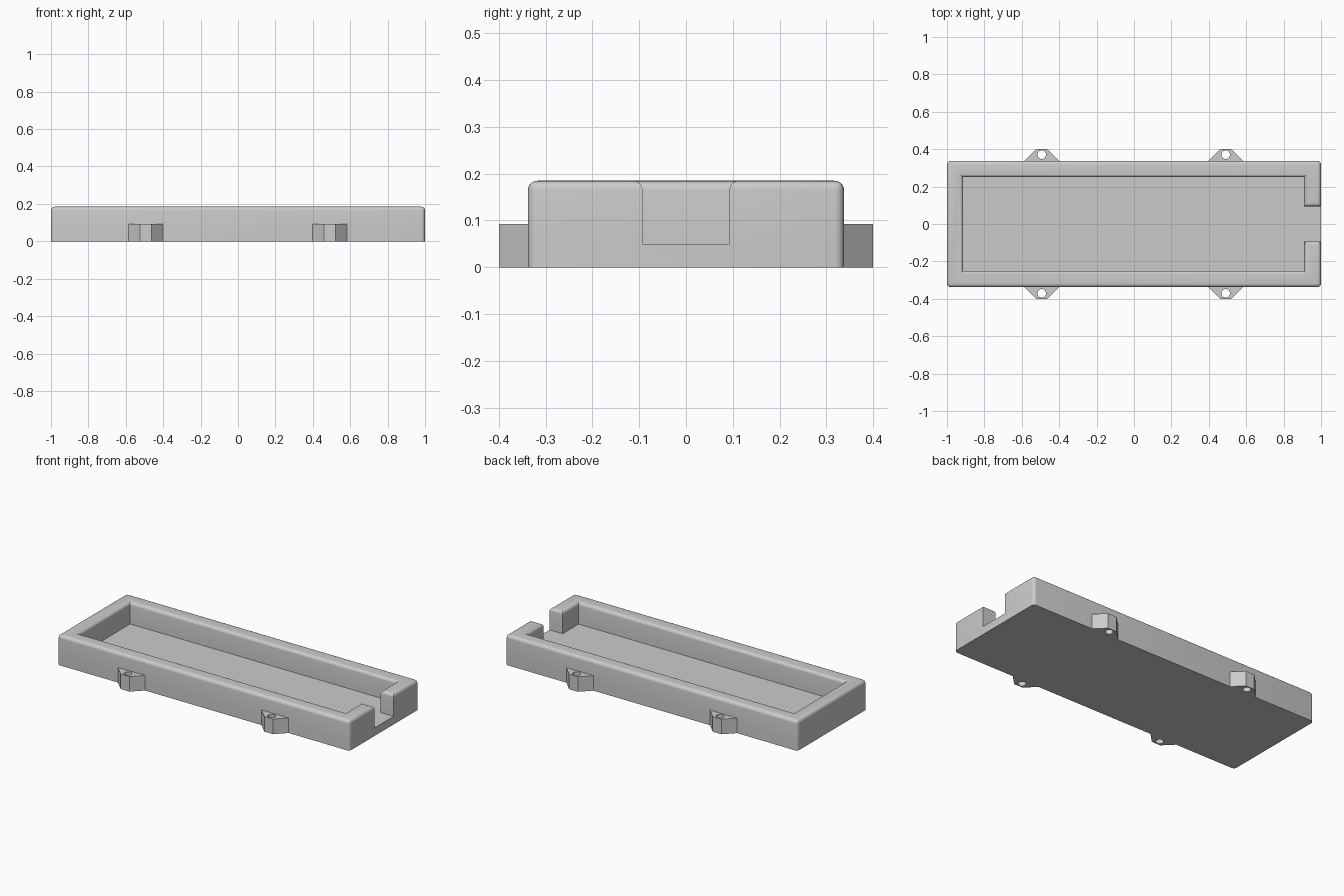
import bpy, bmesh, math

if "Cube" in bpy.data.objects:
    bpy.data.objects.remove(bpy.data.objects["Cube"])

grey = bpy.data.materials.new("light grey")
grey.diffuse_color = (0.6, 0.6, 0.6, 1)
grey.use_nodes = True
grey.node_tree.nodes["Principled BSDF"].inputs["Base Color"].default_value = grey.diffuse_color

FLOOR, TOP = 0.05, 0.185
HALF_X, HALF_Y = 1.0, 0.338


def finish(bm, name):
    bmesh.ops.recalc_face_normals(bm, faces=bm.faces[:])
    mesh = bpy.data.meshes.new(name)
    bm.to_mesh(mesh)
    bm.free()
    mesh.materials.append(grey)
    obj = bpy.data.objects.new(name, mesh)
    bpy.context.collection.objects.link(obj)
    bpy.ops.object.select_all(action='DESELECT')
    obj.select_set(True)
    bpy.context.view_layer.objects.active = obj
    bpy.ops.object.shade_smooth_by_angle(angle=math.radians(35))
    return obj


def extrude_up(bm, faces, height):
    new = bmesh.ops.extrude_face_region(bm, geom=faces)["geom"]
    verts = [g for g in new if isinstance(g, bmesh.types.BMVert)]
    bmesh.ops.translate(bm, verts=verts, vec=(0, 0, height))
    return [g for g in new if isinstance(g, bmesh.types.BMFace)]


# Tray: floor slab, then the surrounding wall with a notch at the right end
xs = [-HALF_X, -0.913, 0.91, HALF_X]
ys = [-HALF_Y, -0.25, -0.093, 0.093, 0.25, HALF_Y]
bm = bmesh.new()
grid = [[bm.verts.new((x, y, 0)) for y in ys] for x in xs]
cells = [bm.faces.new((grid[i][j], grid[i + 1][j], grid[i + 1][j + 1], grid[i][j + 1]))
         for i in range(3) for j in range(5)]
slab_top = extrude_up(bm, cells, FLOOR)


def is_wall(face):
    c = face.calc_center_median()
    in_cavity = -0.913 < c.x < 0.91 and abs(c.y) < 0.25
    in_notch = c.x > 0.91 and abs(c.y) < 0.093
    return not (in_cavity or in_notch)


extrude_up(bm, [f for f in slab_top if is_wall(f)], TOP - FLOOR)
bmesh.ops.recalc_face_normals(bm, faces=bm.faces[:])
bmesh.ops.dissolve_limit(bm, angle_limit=0.01, verts=bm.verts[:], edges=bm.edges[:])

# Round the rim edges and the four outer corners
rounded = []
for e in bm.edges:
    a, b = (v.co for v in e.verts)
    rim = min(a.z, b.z) > TOP - 0.001
    corner = all(abs(p.x) > HALF_X - 0.001 and abs(p.y) > HALF_Y - 0.001 for p in (a, b)) \
        and (a - b).xy.length < 0.001
    if rim or corner:
        rounded.append(e)
bmesh.ops.bevel(bm, geom=rounded, offset=0.02, offset_type='OFFSET',
                segments=5, profile=0.5, affect='EDGES')
finish(bm, "tray")


# Mounting tabs: tapered lugs with a screw hole
def tab(name, cx, side):
    bm = bmesh.new()
    outline = [(-0.1, 0.33), (0.1, 0.33), (0.092, 0.338), (0.03, 0.4), (-0.03, 0.4), (-0.092, 0.338)]
    hole = [(0.023 * math.cos(t * math.tau / 24), 0.371 + 0.023 * math.sin(t * math.tau / 24))
            for t in range(24)]
    edges = []
    for loop in (outline, hole):
        vs = [bm.verts.new((cx + x, side * y, 0)) for x, y in loop]
        edges += [bm.edges.new((vs[i - 1], vs[i])) for i in range(len(vs))]
    bmesh.ops.triangle_fill(bm, use_beauty=True, use_dissolve=False, edges=edges)
    extrude_up(bm, bm.faces[:], 0.093)
    finish(bm, name)


for end, cx in (("left", -0.493), ("right", 0.49)):
    for place, side in (("front", -1), ("back", 1)):
        tab(f"{place}_{end}_tab", cx, side)
